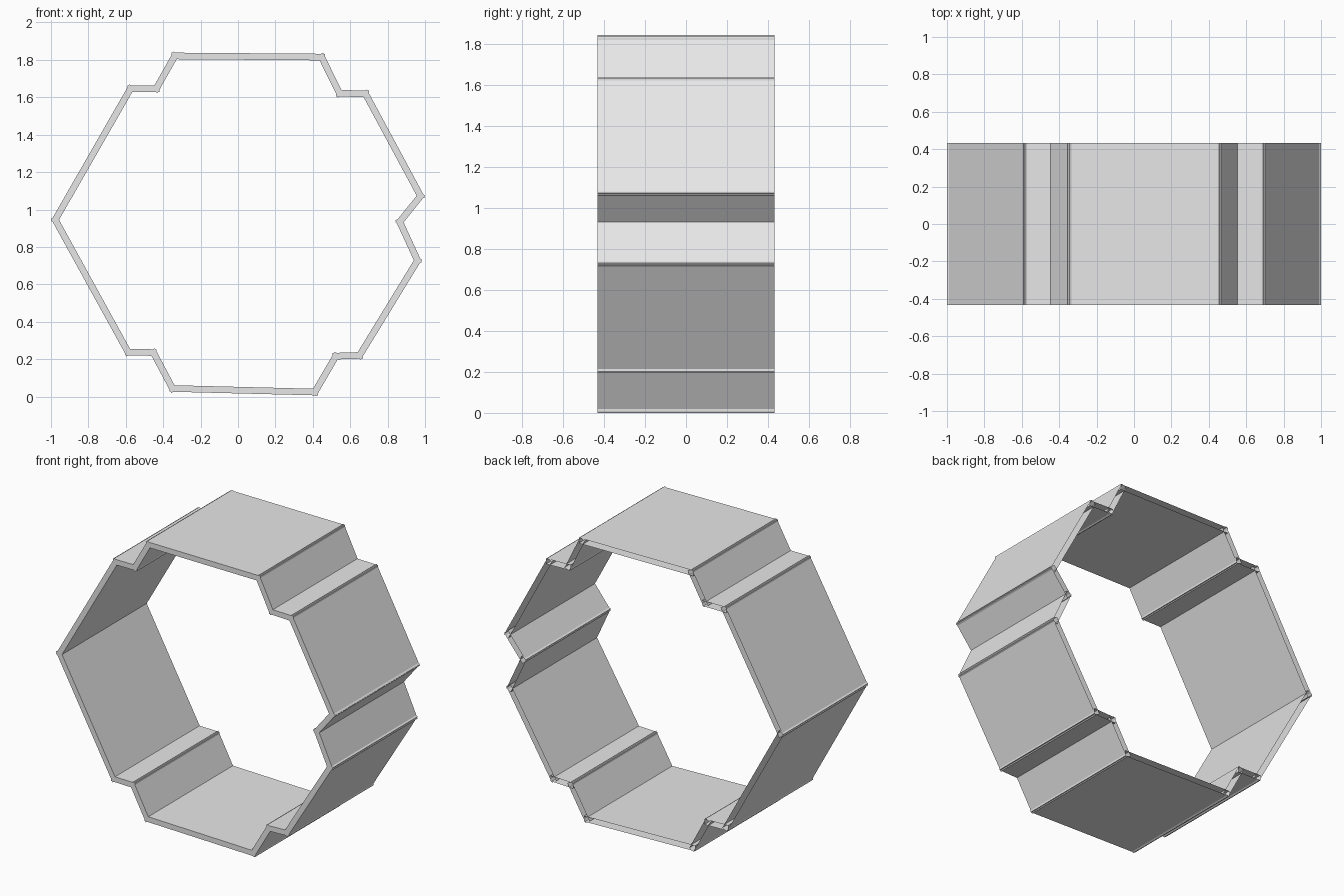
import bpy, bmesh
from mathutils import Vector

if "Cube" in bpy.data.objects:
    bpy.data.objects.remove(bpy.data.objects["Cube"])

HALF_DEPTH = 0.433
HALF_THICK = 0.0175
OVERLAP = 0.017   # square panel ends run slightly past each joint

grey = bpy.data.materials.new("light_grey")
grey.diffuse_color = (0.8, 0.8, 0.8, 1)
grey.use_nodes = True
grey.node_tree.nodes["Principled BSDF"].inputs["Base Color"].default_value = grey.diffuse_color

# Centreline joints of the notched hexagonal ring (x, z), clockwise from top left
joints = [(-0.338, 1.821), (0.447, 1.815), (0.542, 1.622), (0.682, 1.618),
          (0.976, 1.072), (0.865, 0.934), (0.960, 0.727), (0.650, 0.220),
          (0.523, 0.216), (0.411, 0.024), (-0.350, 0.043), (-0.452, 0.235),
          (-0.588, 0.238), (-0.977, 0.945), (-0.575, 1.646), (-0.437, 1.646)]


def panel(name, a, b):
    """Thin hollow box between two joints, closed in front and open behind."""
    a, b = Vector((a[0], 0, a[1])), Vector((b[0], 0, b[1]))
    along = (b - a).normalized()
    across = Vector((-along.z, 0, along.x)) * HALF_THICK
    a, b = a - along * OVERLAP, b + along * OVERLAP
    depth = Vector((0, HALF_DEPTH, 0))
    rim = [a - across, b - across, b + across, a + across]
    bm = bmesh.new()
    front = [bm.verts.new(p - depth) for p in rim]
    back = [bm.verts.new(p + depth) for p in rim]
    bm.faces.new(front)
    for i in range(4):
        j = (i + 1) % 4
        bm.faces.new((front[j], front[i], back[i], back[j]))
    mesh = bpy.data.meshes.new(name)
    bm.to_mesh(mesh)
    bm.free()
    mesh.materials.append(grey)
    bpy.context.collection.objects.link(bpy.data.objects.new(name, mesh))


# Long ring walls and short notch walls
for i, a in enumerate(joints):
    b = joints[(i + 1) % len(joints)]
    long_wall = (Vector(b) - Vector(a)).length > 0.4
    panel("ring_wall" if long_wall else "notch_wall", a, b)
